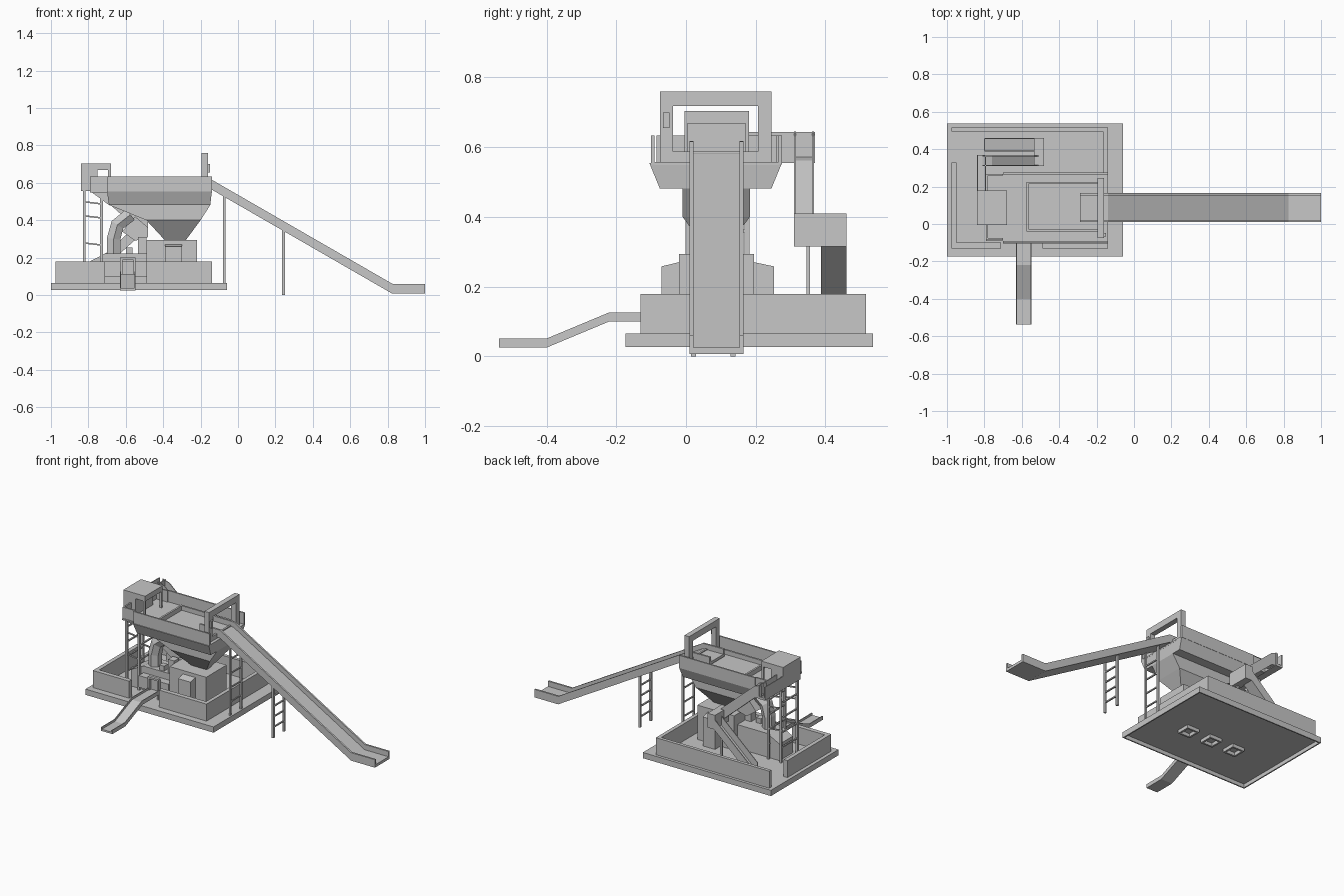
import bpy, bmesh, math
from mathutils import Vector

if "Cube" in bpy.data.objects:
    bpy.data.objects.remove(bpy.data.objects["Cube"])

GREY = bpy.data.materials.new("plain grey")
GREY.diffuse_color = (0.57, 0.57, 0.57, 1)
GREY.use_nodes = True
GREY.node_tree.nodes["Principled BSDF"].inputs["Base Color"].default_value = GREY.diffuse_color


def finish(name, bm):
    bmesh.ops.recalc_face_normals(bm, faces=bm.faces)
    me = bpy.data.meshes.new(name)
    bm.to_mesh(me)
    bm.free()
    me.materials.append(GREY)
    ob = bpy.data.objects.new(name, me)
    bpy.context.collection.objects.link(ob)
    return ob


def loft(name, rings):
    """Skin closed rings of points and cap both ends."""
    bm = bmesh.new()
    vs = [[bm.verts.new(p) for p in r] for r in rings]
    n = len(vs[0])
    for a, b in zip(vs, vs[1:]):
        for i in range(n):
            j = (i + 1) % n
            bm.faces.new((a[i], a[j], b[j], b[i]))
    bm.faces.new(vs[0])
    bm.faces.new(vs[-1])
    return finish(name, bm)


def rects(name, *levels):
    """Loft of rectangles (x0, x1, y0, y1, z)."""
    return loft(name, [[(a, c, z), (b, c, z), (b, d, z), (a, d, z)]
                       for a, b, c, d, z in levels])


def box(name, x0, x1, y0, y1, z0, z1):
    return rects(name, (x0, x1, y0, y1, z0), (x0, x1, y0, y1, z1))


def prism(name, pts, axis, a, b):
    """Extrude an outline: (x, z) along y, or (y, z) along x."""
    place = (lambda p, t: (p[0], t, p[1])) if axis == 'y' else (lambda p, t: (t, p[0], p[1]))
    return loft(name, [[place(p, t) for p in pts] for t in (a, b)])


def frame(name, x0, x1, y0, y1, z0, z1, t):
    """Four upright plates around a rectangle."""
    box(name + "_front", x0, x1, y0, y0 + t, z0, z1)
    box(name + "_back", x0, x1, y1 - t, y1, z0, z1)
    box(name + "_left", x0, x0 + t, y0 + t, y1 - t, z0, z1)
    box(name + "_right", x1 - t, x1, y0 + t, y1 - t, z0, z1)


def channel(name, path, axis, a, b, depth, floor=0.012, wall=0.012):
    """Open slide: thin floor following the path's lower edge, plus two side walls."""
    def band(h):
        return path + [(u, z + h) for u, z in reversed(path)]
    prism(name + "_floor", band(floor), axis, a, b)
    prism(name + "_wall_a", band(depth), axis, a, a + wall)
    prism(name + "_wall_b", band(depth), axis, b - wall, b)


def ladder(name, x, ys, z0, z1, rungs, w=0.014):
    for i, y in enumerate(ys):
        box(f"{name}_post_{i}", x - w / 2, x + w / 2, y - w / 2, y + w / 2, z0, z1)
    for i in range(rungs):
        z = z0 + (z1 - z0) * (i + 1) / (rungs + 1)
        box(f"{name}_rung_{i}", x - w / 3, x + w / 3, ys[0], ys[1], z - 0.004, z + 0.004)


# Base: thin deck with a hanging rim and three square feet below
box("base_deck", -1, -0.058, -0.174, 0.536, 0.052, 0.065)
frame("base_rim", -1, -0.058, -0.174, 0.536, 0.027, 0.052, 0.008)
for x in (-0.325, -0.5, -0.675):
    frame("base_foot", x - 0.045, x + 0.045, 0.072, 0.162, 0.03, 0.052, 0.012)

# Perimeter walls with gaps
WALLS = {"back": (-0.975, -0.14, 0.495, 0.517), "left": (-0.977, -0.95, -0.13, 0.33),
         "right": (-0.165, -0.14, -0.13, 0.517), "front_left": (-0.977, -0.71, -0.13, -0.10),
         "front_right": (-0.49, -0.14, -0.13, -0.10)}
for key, (x0, x1, y0, y1) in WALLS.items():
    box(key + "_wall", x0, x1, y0, y1, 0.065, 0.178)

# Main machine housing with sloped side boxes
box("machine_housing", -0.49, -0.22, -0.02, 0.195, 0.065, 0.293)
for name, y0, y1, za, zb in (("front", -0.07, -0.02, 0.258, 0.27), ("back", 0.195, 0.252, 0.27, 0.258)):
    prism(name + "_housing_box", [(y0, 0.065), (y1, 0.065), (y1, zb), (y0, za)], 'x', -0.39, -0.30)

# Lower machine with sloped end, outlet frame and small fittings
prism("lower_machine", [(-0.80, 0.065), (-0.49, 0.065), (-0.49, 0.222), (-0.71, 0.222),
                        (-0.80, 0.175)], 'y', 0.02, 0.16)
box("lower_machine_front", -0.71, -0.49, -0.03, 0.02, 0.10, 0.178)
for x in (-0.63, -0.56):
    box("outlet_post", x, x + 0.012, -0.05, -0.03, 0.065, 0.20)
box("outlet_lintel", -0.63, -0.548, -0.05, -0.03, 0.188, 0.20)
box("small_feed_box", -0.60, -0.565, 0.03, 0.07, 0.18, 0.255)
box("tall_feed_box", -0.535, -0.49, 0.03, 0.08, 0.22, 0.31)
prism("return_duct", [(-0.48, 0.31), (-0.55, 0.29), (-0.62, 0.34), (-0.55, 0.42), (-0.48, 0.36)],
      'y', 0.09, 0.15)

# Faceted pipe bending down from the hopper
cu = bpy.data.curves.new("pipe_path", 'CURVE')
cu.dimensions = '3D'
cu.bevel_depth = 0.042
cu.bevel_resolution = 1
cu.use_fill_caps = True
sp = cu.splines.new('POLY')
PIPE = [(-0.575, 0.43), (-0.645, 0.375), (-0.665, 0.30), (-0.665, 0.21)]
sp.points.add(len(PIPE) - 1)
for p, (x, z) in zip(sp.points, PIPE):
    p.co = (x, 0.08, z, 1)
tmp = bpy.data.objects.new("pipe_path", cu)
bpy.context.collection.objects.link(tmp)
me = bpy.data.meshes.new_from_object(tmp.evaluated_get(bpy.context.evaluated_depsgraph_get()))
bpy.data.objects.remove(tmp)
me.materials.clear()
me.materials.append(GREY)
me.shade_flat()
bpy.context.collection.objects.link(bpy.data.objects.new("bent_pipe", me))

# Hopper: sloped tray underside, then deep funnel
rects("tray_underside", (-0.69, -0.148, -0.075, 0.245, 0.481), (-0.70, -0.14, -0.105, 0.275, 0.554))
rects("funnel", (-0.39, -0.28, 0.07, 0.105, 0.292), (-0.49, -0.20, -0.01, 0.183, 0.40),
      (-0.69, -0.148, -0.01, 0.183, 0.481))
prism("tray_end_slope", [(-0.79, 0.555), (-0.70, 0.555), (-0.69, 0.481)], 'y', -0.01, 0.183)

# Tray floor, side walls and raised grate rim
box("tray_floor", -0.79, -0.14, -0.09, 0.265, 0.549, 0.558)
box("tray_front_wall", -0.70, -0.14, -0.10, -0.09, 0.55, 0.633)
box("tray_front_wall_end", -0.79, -0.70, -0.085, -0.075, 0.55, 0.633)
box("tray_back_wall", -0.70, -0.14, 0.265, 0.275, 0.55, 0.633)
box("tray_back_wall_end", -0.79, -0.70, 0.258, 0.268, 0.55, 0.633)
box("tray_left_wall", -0.79, -0.78, -0.085, 0.265, 0.55, 0.633)
frame("grate_rim", -0.575, -0.16, -0.04, 0.225, 0.558, 0.588, 0.012)

# Gate frame over the slide entry, with a control box
for y in (-0.075, 0.207):
    box("gate_post", -0.195, -0.16, y, y + 0.038, 0.555, 0.718)
box("gate_beam", -0.195, -0.16, -0.075, 0.245, 0.718, 0.76)
box("control_box", -0.16, -0.15, -0.066, -0.048, 0.655, 0.70)

# Head hood, open toward the tray and at both sides
box("hood_top", -0.84, -0.68, -0.005, 0.18, 0.668, 0.703)
box("hood_end", -0.84, -0.75, -0.005, 0.18, 0.555, 0.668)
for y in (-0.005, 0.17):
    box("hood_post", -0.695, -0.68, y, y + 0.01, 0.558, 0.668)

# Cross belt from the hood to the rear chutes
box("cross_belt", -0.84, -0.79, 0.18, 0.37, 0.555, 0.57)
for x in (-0.84, -0.796):
    box("cross_belt_side", x, x + 0.006, 0.18, 0.37, 0.555, 0.643)

# Rear folded chutes with a turning box
channel("upper_rear_chute", [(-0.81, 0.565), (-0.76, 0.55), (-0.51, 0.33)],
        'y', 0.31, 0.367, 0.08, 0.012, 0.005)
box("turning_box", -0.535, -0.48, 0.31, 0.46, 0.315, 0.41)
channel("lower_rear_chute", [(-0.51, 0.33), (-0.80, 0.07)], 'y', 0.387, 0.46, 0.07, 0.012, 0.005)
box("turning_box_leg", -0.515, -0.50, 0.345, 0.356, 0.065, 0.32)

# Main long slide
channel("main_slide", [(-0.29, 0.565), (-0.14, 0.563), (0.825, 0.007), (1.0, 0.007)],
        'y', 0.01, 0.165, 0.053, 0.018, 0.012)

# Small front slide
channel("front_slide", [(-0.537, 0.025), (-0.40, 0.025), (-0.22, 0.10), (-0.03, 0.10)],
        'x', -0.63, -0.548, 0.026, 0.012, 0.005)

# Support ladders
ladder("slide_upper_support", -0.073, (0.022, 0.135), 0.06, 0.53, 4, 0.012)
ladder("slide_lower_support", 0.243, (0.022, 0.135), 0.0, 0.345, 4)
for i, x in enumerate((-0.822, -0.73)):
    ladder(f"head_support_{i}", x, (0.005, 0.175), 0.065, 0.556, 4)
for y in (0.005, 0.175):
    for z in (0.275, 0.42, 0.495):
        prism("head_brace", [(-0.83, z), (-0.73, z - 0.012), (-0.73, z - 0.004), (-0.83, z + 0.008)],
              'y', y - 0.004, y + 0.004)
